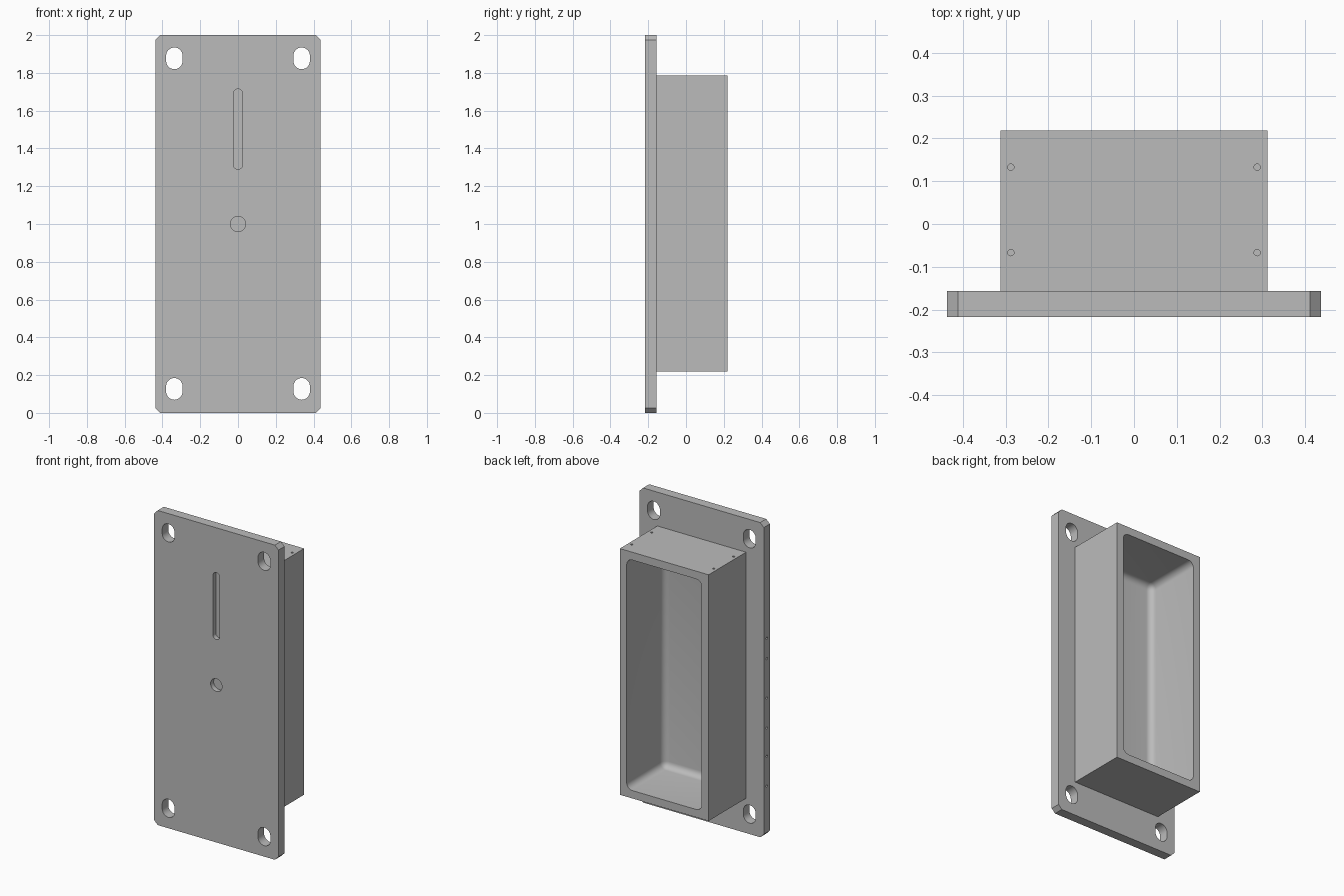
import bpy, bmesh, math
from mathutils import Matrix, Vector

if "Cube" in bpy.data.objects:
    bpy.data.objects.remove(bpy.data.objects["Cube"], do_unlink=True)

grey = bpy.data.materials.new("plain_grey")
grey.use_nodes = True
grey.diffuse_color = (0.5, 0.5, 0.5, 1)
grey.node_tree.nodes["Principled BSDF"].inputs["Base Color"].default_value = grey.diffuse_color

FACING = {
    "front": Matrix.Rotation(math.pi / 2, 4, "X"),
    "side": Matrix.Rotation(-math.pi / 2, 4, "Y"),
    "top": Matrix.Identity(4),
}


def make_object(name, bm):
    bmesh.ops.recalc_face_normals(bm, faces=bm.faces)
    mesh = bpy.data.meshes.new(name)
    bm.to_mesh(mesh)
    bm.free()
    mesh.materials.append(grey)
    obj = bpy.data.objects.new(name, mesh)
    bpy.context.collection.objects.link(obj)
    return obj


def box(low, high):
    low, high = Vector(low), Vector(high)
    bm = bmesh.new()
    bmesh.ops.create_cube(bm, size=1)
    bmesh.ops.scale(bm, vec=high - low, verts=bm.verts)
    bmesh.ops.translate(bm, vec=(low + high) / 2, verts=bm.verts)
    return bm


def slot(bm, width, height, depth, centre, facing, steps=16):
    """Add a round-ended prism, centred on the given point, to a cutter."""
    r = width / 2
    straight = height / 2 - r
    ring = []
    for sign in (1, -1):
        for i in range(steps + (straight > 0)):
            a = math.pi * i / steps
            ring.append((sign * r * math.cos(a),
                         sign * (r * math.sin(a) + straight)))
    place = Matrix.Translation(centre) @ FACING[facing]
    ends = [[bm.verts.new(place @ Vector((x, y, z))) for x, y in ring]
            for z in (-depth, depth)]
    bm.faces.new(ends[0])
    bm.faces.new(ends[1])
    n = len(ring)
    for i in range(n):
        j = (i + 1) % n
        bm.faces.new((ends[0][i], ends[0][j], ends[1][j], ends[1][i]))


def boolean(target, other, operation):
    other.hide_render = True
    mod = target.modifiers.new(other.name, "BOOLEAN")
    mod.operation = operation
    mod.solver = "EXACT"
    mod.object = other
    bpy.context.view_layer.objects.active = target
    bpy.ops.object.modifier_apply(modifier=mod.name)
    bpy.data.objects.remove(other, do_unlink=True)


HALF_W, FRONT, PLATE_BACK, REAR = 0.437, -0.218, -0.157, 0.219

# Mounting plate with chamfered corners
bm = box((-HALF_W, FRONT, 0), (HALF_W, PLATE_BACK, 2))
corners = [e for e in bm.edges
           if abs(e.verts[0].co.y - e.verts[1].co.y) > 0.01]
bmesh.ops.bevel(bm, geom=corners, offset=0.025, segments=1, affect="EDGES")
body = make_object("plate_with_housing", bm)

# Housing block behind the plate
housing = make_object("housing", box((-0.312, -0.19, 0.22), (0.312, REAR, 1.785)))
boolean(body, housing, "UNION")

# Open pocket with rounded corners and floor
bm = box((-0.264, PLATE_BACK, 0.27), (0.264, REAR + 0.1, 1.735))
rounded = [e for e in bm.edges if min(v.co.y for v in e.verts) < 0]
bmesh.ops.bevel(bm, geom=rounded, offset=0.04, segments=6, profile=0.5, affect="EDGES")
boolean(body, make_object("pocket_cutter", bm), "DIFFERENCE")

# Corner mounting holes, front groove and centre recess
bm = bmesh.new()
for x in (-0.337, 0.337):
    for z in (0.127, 1.877):
        slot(bm, 0.087, 0.115, 0.1, (x, -0.187, z), "front")
slot(bm, 0.048, 0.425, 0.03, (0, FRONT, 1.502), "front")
slot(bm, 0.08, 0.08, 0.03, (0, FRONT, 1.0), "front")

# Pin holes on the housing top and along one plate edge
for x in (-0.288, 0.288):
    for y in (-0.067, 0.133):
        slot(bm, 0.015, 0.015, 0.03, (x, y, 1.785), "top", 6)
for z in (0.32, 0.51, 0.69, 0.88, 1.13, 1.26):
    slot(bm, 0.014, 0.014, 0.03, (-HALF_W, -0.187, z), "side", 6)
boolean(body, make_object("hole_cutter", bm), "DIFFERENCE")

# Smooth the rounded surfaces, keep the edges sharp
bpy.ops.object.select_all(action="DESELECT")
body.select_set(True)
bpy.context.view_layer.objects.active = body
bpy.ops.object.shade_smooth_by_angle(angle=math.radians(32))
